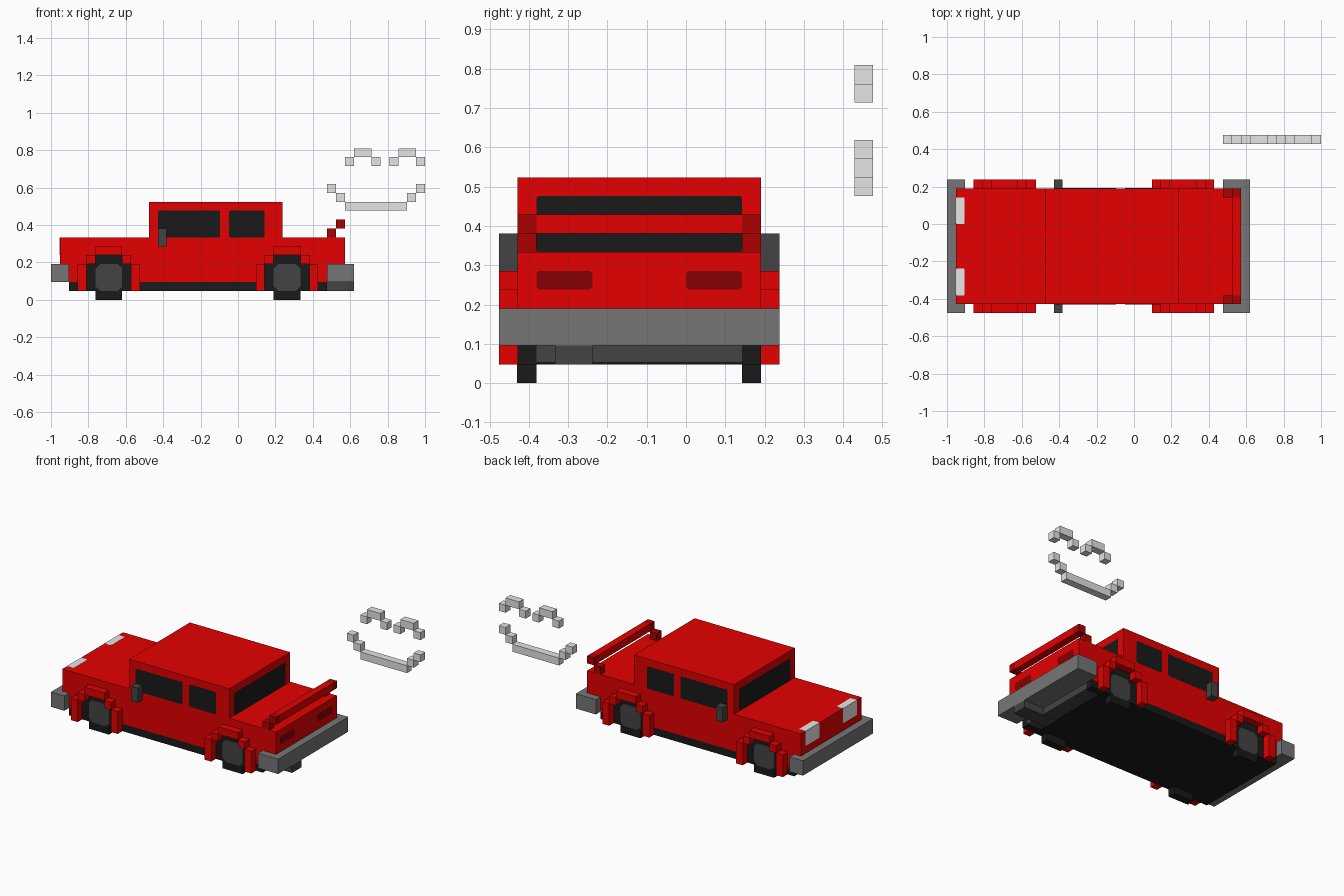
import bpy, bmesh
from mathutils import Matrix, Vector

if "Cube" in bpy.data.objects:
    bpy.data.objects.remove(bpy.data.objects["Cube"])

U = 2 / 42          # one block of the grid


def material(name, r, g, b):
    m = bpy.data.materials.new(name)
    m.diffuse_color = (r, g, b, 1)
    m.use_nodes = True
    m.node_tree.nodes["Principled BSDF"].inputs["Base Color"].default_value = m.diffuse_color
    return m


RED = material("red_paint", 0.78, 0.0, 0.0)
DARK_RED = material("dark_red", 0.42, 0.0, 0.0)
LAMP = material("tail_lamp_red", 0.24, 0.0, 0.001)
BLACK = material("black", 0.010, 0.010, 0.010)
DARK = material("dark_grey", 0.056, 0.056, 0.056)
GREY = material("bumper_grey", 0.18, 0.18, 0.18)
LIGHT = material("headlight_grey", 0.86, 0.86, 0.86)
PALE = material("pale_grey", 0.78, 0.78, 0.78)


def world(x, y, z):
    return Vector((-1 + x * U, (y - 10) * U, z * U))


def finish(name, bm, mat):
    bmesh.ops.recalc_face_normals(bm, faces=bm.faces)
    me = bpy.data.meshes.new(name)
    bm.to_mesh(me)
    bm.free()
    me.materials.append(mat)
    ob = bpy.data.objects.new(name, me)
    bpy.context.collection.objects.link(ob)


def blocks(name, mat, *boxes):
    """Boxes given as x0, x1, y0, y1, z0, z1 in grid blocks."""
    bm = bmesh.new()
    for x0, x1, y0, y1, z0, z1 in boxes:
        a, b = world(x0, y0, z0), world(x1, y1, z1)
        size = Matrix.Diagonal((*(b - a), 1))
        bmesh.ops.create_cube(bm, size=1, matrix=Matrix.Translation((a + b) / 2) @ size)
    finish(name, bm, mat)


def pair(name, mat, *boxes):
    """Boxes on the front side, repeated on the far side of the car."""
    blocks("near_" + name, mat, *boxes)
    blocks("far_" + name, mat, *[(a, b, 15 - d, 15 - c, e, f) for a, b, c, d, e, f in boxes])


def plate(name, mat, axis, at, a0, a1, b0, b1, cut=0.1, out=1, thick=0.015):
    """Thin plate with clipped corners, facing out along an axis."""
    c = cut
    outline = [(a0 + c, b0), (a1 - c, b0), (a1, b0 + c), (a1, b1 - c),
               (a1 - c, b1), (a0 + c, b1), (a0, b1 - c), (a0, b0 + c)]

    def at_depth(a, b, d):
        p = [a, b]
        p.insert(axis, d)
        return world(*p)

    bm = bmesh.new()
    rings = [[bm.verts.new(at_depth(a, b, d)) for a, b in outline]
             for d in (at - 0.02 * out, at + thick * out)]
    for r in rings:
        bm.faces.new(r)
    for i in range(8):
        j = (i + 1) % 8
        bm.faces.new((rings[0][i], rings[0][j], rings[1][j], rings[1][i]))
    finish(name, bm, mat)


# Body shell and cabin
blocks("lower_body", RED, (2, 31, 1, 14, 2, 4))
blocks("upper_body", RED, (1, 33, 1, 14, 4, 7))
blocks("cabin", RED, (11, 26, 1, 14, 7, 11))
blocks("chassis_floor", BLACK, (2, 29, 1, 14, 1, 2))
pair("chassis_rail", BLACK, (29, 31, 1, 2, 1, 2))

# Bumpers, silencer and exhaust
blocks("front_bumper", GREY, (0, 2, 0, 15, 2, 4))
blocks("rear_bumper", GREY, (31, 34, 0, 15, 2, 4))
blocks("silencer", DARK, (29, 31, 2, 13, 1.1, 2))
blocks("exhaust_pipe", DARK, (29, 34, 3, 5, 1, 2))

# Windows
plate("windscreen", BLACK, 0, 11, 2, 13, 7, 10, out=-1)
plate("rear_window", BLACK, 0, 26, 2, 13, 7, 10)
for side, y, out in (("near", 1, -1), ("far", 14, 1)):
    plate(side + "_front_window", BLACK, 1, y, 12, 19, 7, 10, out=out)
    plate(side + "_rear_side_window", BLACK, 1, y, 20, 24, 7, 10, out=out)

# Lamps: headlights wrap over the bonnet edge
for side, y in (("near", 2), ("far", 10)):
    plate(side + "_headlight_front", LIGHT, 0, 1, y, y + 3, 5, 7.015, out=-1)
    plate(side + "_headlight_top", LIGHT, 2, 7, 0.985, 1.985, y, y + 3)
    plate(side + "_tail_lamp", LAMP, 0, 33, y, y + 3, 5, 6, cut=0.15)

# Wheels with stepped tyres, rims and blocky arches
for end, x in (("front", 4), ("rear", 24)):
    pair(end + "_tyre", BLACK,
         (x, x + 1, 0.98, 2, 1, 4), (x + 1, x + 4, 0.98, 2, 0, 5),
         (x + 4, x + 5, 0.98, 2, 1, 4))
    for side, y, out in (("near", 0.98, -1), ("far", 14.02, 1)):
        plate(f"{side}_{end}_rim", DARK, 1, y, x + 1, x + 4, 1, 4, 0.5, out=out)
    pair(end + "_wheel_arch", RED,
         (x - 1, x, 0, 1, 1, 4), (x, x + 1, 0, 1, 4, 5),
         (x + 1, x + 4, 0, 1, 5, 6), (x + 4, x + 5, 0, 1, 4, 5),
         (x + 5, x + 6, 0, 1, 1, 4))

# Door mirrors
pair("door_mirror", DARK, (12, 13, 0, 1, 6, 8))

# Rear spoiler
pair("spoiler_support", DARK_RED, (31, 32, 1, 2, 7, 8), (32, 33, 1, 2, 8, 9))
blocks("spoiler_wing", RED, (32, 33, 2, 13, 8, 9))

# Floating smiling face
for side, x in (("left", 33), ("right", 38)):
    blocks(side + "_eye", PALE, (x, x + 1, 19, 20, 15, 16),
           (x + 1, x + 3, 19, 20, 16, 17), (x + 3, x + 4, 19, 20, 15, 16))
blocks("smile", PALE, (31, 32, 19, 20, 12, 13), (32, 33, 19, 20, 11, 12),
       (33, 40, 19, 20, 10, 11), (40, 41, 19, 20, 11, 12), (41, 42, 19, 20, 12, 13))
